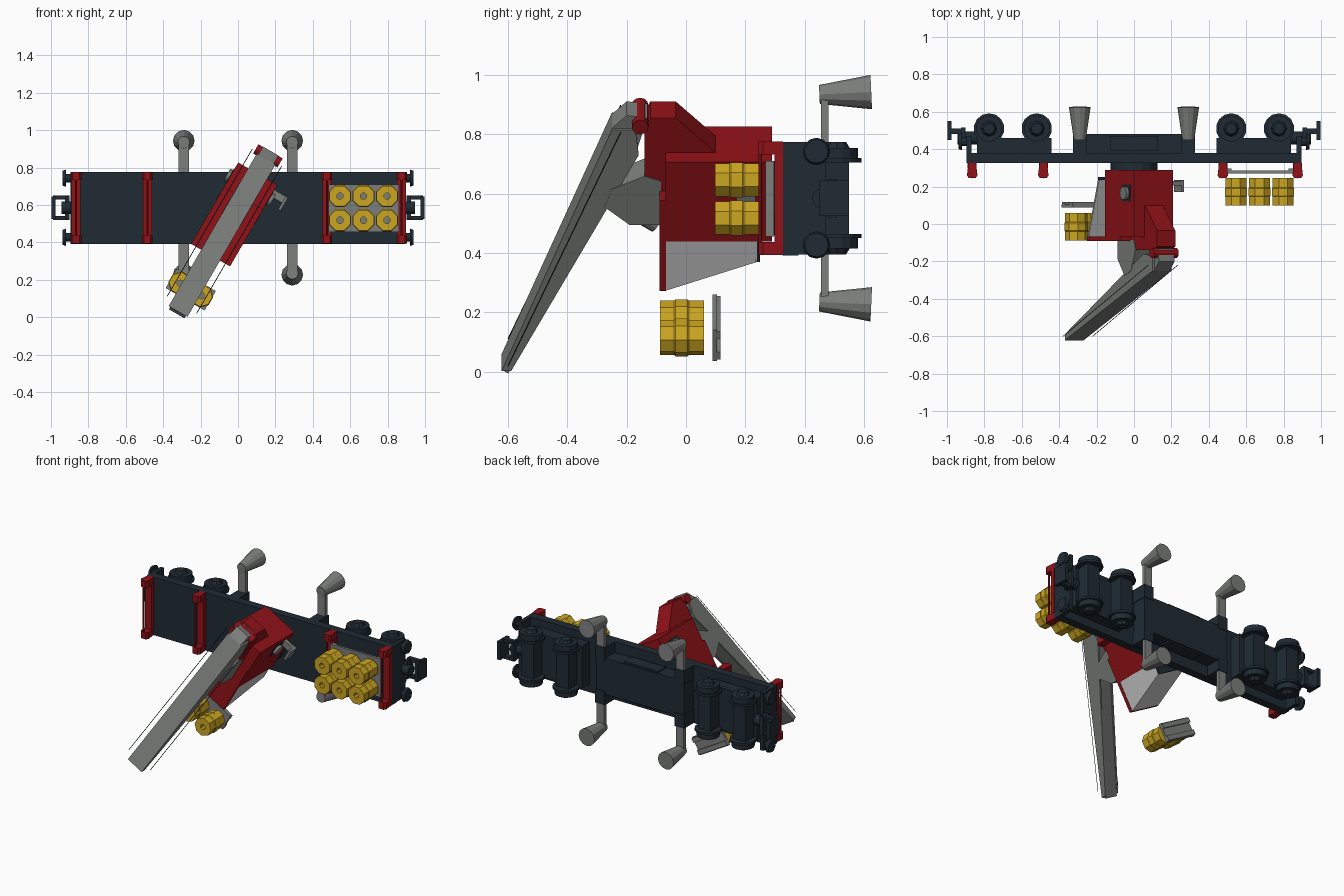
import bpy, bmesh, math
from mathutils import Matrix, Vector

if "Cube" in bpy.data.objects:
    bpy.data.objects.remove(bpy.data.objects["Cube"])


def material(name, rgb):
    m = bpy.data.materials.new(name)
    m.diffuse_color = (*rgb, 1)
    m.use_nodes = True
    m.node_tree.nodes["Principled BSDF"].inputs["Base Color"].default_value = m.diffuse_color
    return m


DARK = material("dark_steel", (0.014, 0.024, 0.034))
RED = material("red_paint", (0.28, 0.006, 0.009))
YELLOW = material("yellow_drum", (0.6, 0.38, 0.015))
GREY = material("grey_steel", (0.2, 0.21, 0.2))
PALE = material("pale_panel", (0.55, 0.55, 0.55))
BLUE = material("blue_seat", (0.02, 0.08, 0.3))

# Wagon frame: length x, width y, height z, lying on its side in the world
WAGON = Matrix.Translation((0, 0, 0.585)) @ Matrix.Rotation(math.pi / 2, 4, 'X')
# Crane frame: x points along the boom
CRANE = WAGON @ Matrix.Rotation(math.radians(240), 4, 'Z')


def finish(name, bm, mat, frame):
    bmesh.ops.recalc_face_normals(bm, faces=bm.faces)
    me = bpy.data.meshes.new(name)
    bm.to_mesh(me)
    bm.free()
    me.materials.append(mat)
    ob = bpy.data.objects.new(name, me)
    bpy.context.collection.objects.link(ob)
    ob.matrix_world = frame
    return ob


def prism(name, profile, y0, y1, mat, frame=WAGON):
    bm = bmesh.new()
    a = [bm.verts.new((x, y0, z)) for x, z in profile]
    b = [bm.verts.new((x, y1, z)) for x, z in profile]
    bm.faces.new(a)
    bm.faces.new(b)
    n = len(a)
    for i in range(n):
        j = (i + 1) % n
        bm.faces.new((a[i], a[j], b[j], b[i]))
    return finish(name, bm, mat, frame)


def box(name, x0, x1, y0, y1, z0, z1, mat, frame=WAGON):
    return prism(name, [(x0, z0), (x1, z0), (x1, z1), (x0, z1)], y0, y1, mat, frame)


def rod(name, p, q, r0, r1, mat, frame=WAGON, sides=12):
    p, q = Vector(p), Vector(q)
    d = q - p
    m = Matrix.Translation((p + q) / 2) @ d.to_track_quat('Z', 'Y').to_matrix().to_4x4()
    bm = bmesh.new()
    bmesh.ops.create_cone(bm, cap_ends=True, segments=sides, radius1=r0,
                          radius2=r1, depth=d.length, matrix=m)
    return finish(name, bm, mat, frame)


def drum(name, x, y, z, frame):
    # lathed reel: slightly bulged sides and a square-ish core hole
    prof = [(0.018, 0), (0.06, 0), (0.06, 0.05), (0.064, 0.055), (0.064, 0.095),
            (0.06, 0.1), (0.06, 0.148), (0.018, 0.148)]
    bm = bmesh.new()
    rings = []
    for i in range(8):
        t = math.tau * (i + 0.5) / 8
        rings.append([bm.verts.new((x + r * math.cos(t), y + r * math.sin(t), z + h)) for r, h in prof])
    for i in range(8):
        a, b = rings[i], rings[(i + 1) % 8]
        for k in range(len(prof)):
            j = (k + 1) % len(prof)
            bm.faces.new((a[k], b[k], b[j], a[j]))
    finish(name, bm, YELLOW, frame)


def pallet(name, x0, x1, y0, y1, z0, frame):
    box(name, x0, x1, y0, y1, z0 + 0.012, z0 + 0.028, GREY, frame)
    for i in range(2):
        e = x0 + 0.005 if i == 0 else x1 - 0.035
        box(name + "_runner", e, e + 0.03, y0, y1, z0, z0 + 0.012, GREY, frame)


# Wagon chassis
box("deck", -0.895, 0.895, -0.193, 0.19, -0.38, -0.325, DARK)
box("underframe", -0.32, 0.32, -0.12, 0.12, -0.48, -0.38, DARK)
for s in (-1, 1):
    box("side_panel", -0.125, 0.125, s * 0.12, s * 0.13, -0.47, -0.39, DARK)
rod("slew_ring", (0, 0, -0.33), (0, 0, -0.285), 0.125, 0.125, DARK, sides=16)

# Bogies, wheelsets, buffers and couplers
for s in (-1, 1):
    box("bogie_frame", *sorted((s * 0.44, s * 0.84)), -0.14, 0.14, -0.46, -0.38, DARK)
    for x in (0.52, 0.775):
        x *= s
        box("bearing_block", x - 0.045, x + 0.045, -0.12, 0.12, -0.55, -0.44, DARK)
        rod("axle", (x, -0.185, -0.51), (x, 0.185, -0.51), 0.03, 0.03, DARK)
        for v in (-1, 1):
            rod("wheel", (x, v * 0.12, -0.51), (x, v * 0.135, -0.51), 0.082, 0.082, DARK, sides=14)
            rod("wheel_tread", (x, v * 0.135, -0.51), (x, v * 0.17, -0.51), 0.07, 0.07, DARK, sides=14)
            rod("axle_hub", (x, v * 0.17, -0.51), (x, v * 0.19, -0.51), 0.042, 0.03, DARK, sides=8)
    box("buffer_beam", *sorted((s * 0.87, s * 0.895)), -0.19, 0.19, -0.47, -0.38, DARK)
    for v in (-0.158, 0.158):
        rod("buffer_stem", (s * 0.89, v, -0.44), (s * 0.925, v, -0.44), 0.022, 0.022, DARK)
        rod("buffer_plate", (s * 0.92, v, -0.44), (s * 0.937, v, -0.44), 0.046, 0.04, DARK)
    # hoop coupler with a hook pin
    rod("coupler_shank", (s * 0.84, 0, -0.46), (s * 0.945, 0, -0.46), 0.034, 0.034, DARK)
    for v in (-0.055, 0.055):
        box("coupler_arm", *sorted((s * 0.9, s * 0.99)), v - 0.01, v + 0.01, -0.51, -0.48, DARK)
    box("coupler_cross", *sorted((s * 0.9, s * 0.925)), -0.06, 0.06, -0.515, -0.45, DARK)
    box("coupler_bar", *sorted((s * 0.975, s * 0.998)), -0.06, 0.06, -0.55, -0.45, DARK)

# Red load stakes across the deck
for x in (-0.865, -0.485, 0.475, 0.875):
    s = 1 if x > 0 else -1
    box("load_bar", x - 0.024, x + 0.024, -0.15, 0.15, -0.327, -0.298, RED)
    rod("load_rail", (x, -0.17, -0.25), (x, 0.17, -0.25), 0.006, 0.006, RED, sides=6)
    for v in (-0.17, 0.17):
        prism("stake", [(x - 0.028, -0.26), (x - 0.018, -0.245), (x + 0.018, -0.245), (x + 0.028, -0.26),
                        (x + 0.02, -0.327), (x - 0.02, -0.327)], v - 0.022, v + 0.022, RED)

# Outriggers with flared feet
for x in (-0.29, 0.29):
    for v in (-1, 1):
        box("outrigger_arm", x - 0.027, x + 0.027, *sorted((v * 0.1, v * 0.36)), -0.48, -0.455, GREY)
        box("outrigger_bracket", x - 0.035, x + 0.035, *sorted((v * 0.1, v * 0.19)), -0.485, -0.38, DARK)
        rod("outrigger_foot", (x, v * 0.35, -0.45), (x, v * 0.358, -0.625), 0.032, 0.058, GREY)

# Drums on the wagon pallet
pallet("deck_pallet", 0.485, 0.86, -0.13, 0.125, -0.297, WAGON)
for i in range(3):
    for v in (-0.067, 0.062):
        drum("drum", 0.545 + i * 0.126, v, -0.246, WAGON)

# Drums hanging under the boom tip
pallet("lifted_pallet", 0.445, 0.565, -0.12, 0.12, -0.117, CRANE)
for v in (-0.065, 0.065):
    drum("lifted_drum", 0.505, v, -0.06, CRANE)

# Crane house: body, roof, rear tower and winch
box("house", -0.21, 0.1, -0.12, 0.12, -0.29, 0.07, RED, CRANE)
box("roof", -0.06, 0.293, -0.12, 0.12, 0.068, 0.09, RED, CRANE)
prism("rear_tower", [(-0.345, 0.035), (-0.345, 0.12), (-0.3, 0.14), (-0.09, 0.14), (-0.05, 0.06), (-0.21, -0.1)],
      -0.056, 0.056, RED, CRANE)
for v in (-1, 1):
    box("winch_recess", -0.17, -0.08, *sorted((v * 0.119, v * 0.123)), -0.21, -0.12, DARK, CRANE)
    rod("winch_drum", (-0.125, v * 0.11, -0.165), (-0.125, v * 0.14, -0.165), 0.036, 0.036, GREY, CRANE)
box("side_step", -0.18, -0.14, 0.12, 0.2, -0.23, -0.205, GREY, CRANE)
box("side_step_lip", -0.18, -0.1, 0.19, 0.205, -0.235, -0.17, GREY, CRANE)

# Cab: sloping front, right side panel, floor and seat
prism("cab_front", [(0.168, -0.24), (0.18, -0.24), (0.292, 0.068), (0.28, 0.068)], -0.118, 0.118, PALE, CRANE)
prism("cab_side", [(0.098, -0.24), (0.18, -0.24), (0.29, 0.068), (0.098, 0.068)], 0.108, 0.118, PALE, CRANE)
box("cab_floor", 0.09, 0.18, -0.118, 0.118, -0.25, -0.235, DARK, CRANE)
prism("seat", [(0.1, -0.17), (0.17, -0.17), (0.17, -0.14), (0.125, -0.13), (0.12, -0.03), (0.1, -0.03)],
      -0.07, 0.03, BLUE, CRANE)

# Boom, lifting ram and side ropes
prism("boom", [(-0.34, 0.13), (-0.35, 0.2), (-0.3, 0.25), (0.64, 0.622), (0.655, 0.6), (0.635, 0.59), (-0.2, 0.17)],
      -0.048, 0.048, GREY, CRANE)
for v in (-0.052, 0.052):
    prism("boom_flange", [(-0.3, 0.17), (-0.3, 0.25), (0.64, 0.622), (0.64, 0.59), (-0.2, 0.16)],
          v - 0.006, v + 0.006, GREY, CRANE)
    rod("rope", (-0.31, v * 1.75, 0.22), (0.6, v * 1.75, 0.6), 0.002, 0.002, DARK, CRANE, sides=4)
rod("boom_pivot", (-0.32, -0.075, 0.155), (-0.32, 0.075, 0.155), 0.028, 0.028, RED, CRANE)
prism("ram_bracket", [(-0.1, 0.085), (-0.12, 0.14), (-0.07, 0.25), (0.0, 0.275), (0.07, 0.19), (0.07, 0.085)],
      -0.06, 0.06, GREY, CRANE)
rod("lift_ram", (0.1, 0, 0.1), (0.0, 0, 0.25), 0.03, 0.03, GREY, CRANE)
